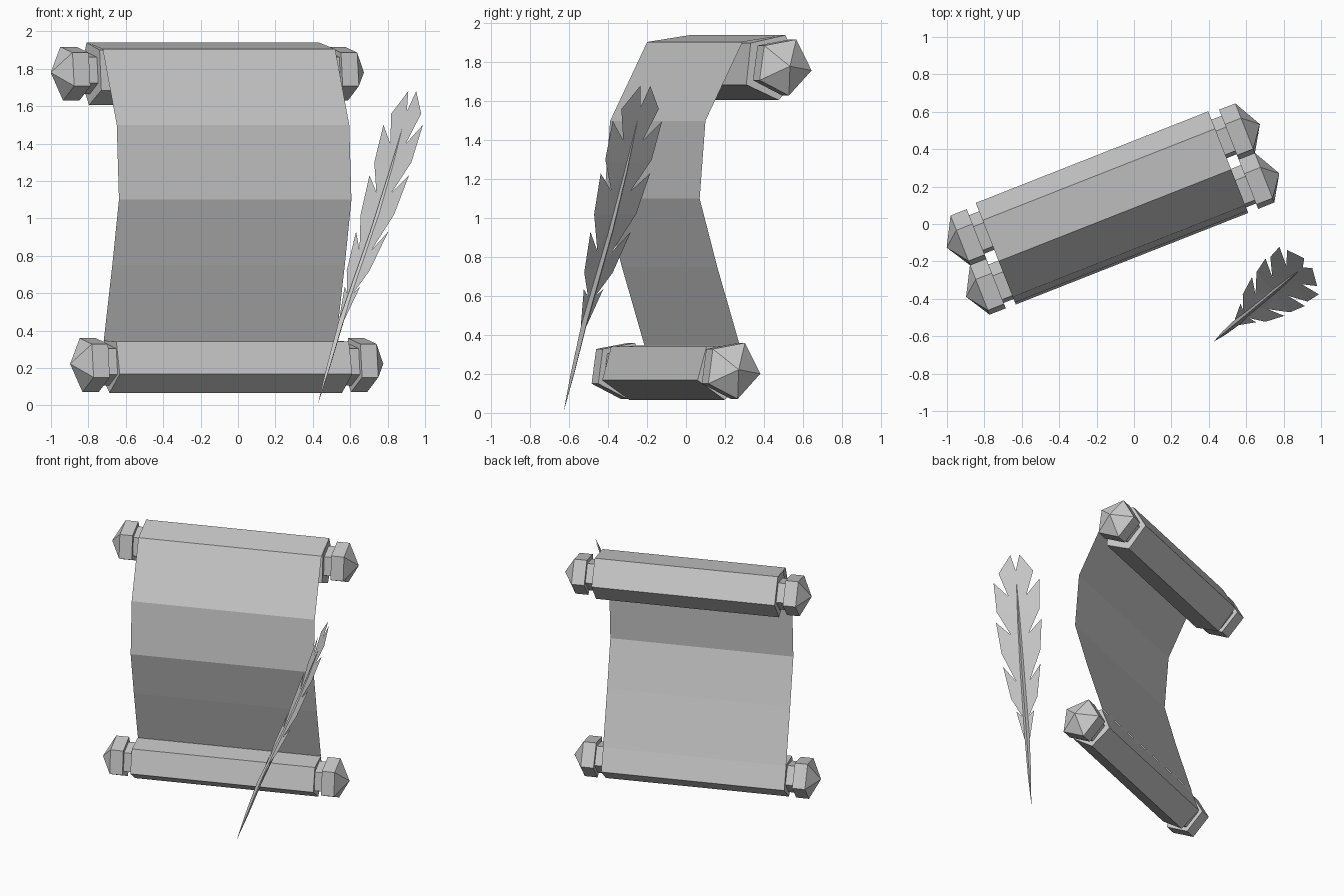
import bpy, bmesh, math
from mathutils import Vector

if "Cube" in bpy.data.objects:
    bpy.data.objects.remove(bpy.data.objects["Cube"])

A = math.radians(21.5)
U = Vector((math.cos(A), math.sin(A), 0))     # along the rolls
V = Vector((-math.sin(A), math.cos(A), 0))    # scroll depth
UC, HALF = -0.078, 0.668


def world(u, v, z):
    return U * u + V * v + Vector((0, 0, z))


def make(name, build):
    bm = bmesh.new()
    build(bm)
    bmesh.ops.recalc_face_normals(bm, faces=bm.faces)
    me = bpy.data.meshes.new(name)
    bm.to_mesh(me)
    bm.free()
    ob = bpy.data.objects.new(name, me)
    bpy.context.collection.objects.link(ob)
    return ob


def loft(bm, rings):
    """Skin closed rings of points; a one-point ring makes a tip."""
    vs = [[bm.verts.new(p) for p in r] for r in rings]
    for a, b in zip(vs, vs[1:]):
        n = max(len(a), len(b))
        for i in range(n):
            j = (i + 1) % n
            if len(a) == 1:
                bm.faces.new((a[0], b[i], b[j]))
            elif len(b) == 1:
                bm.faces.new((a[i], a[j], b[0]))
            else:
                bm.faces.new((a[i], a[j], b[j], b[i]))
    for r in (vs[0], vs[-1]):
        if len(r) > 2:
            bm.faces.new(r)


def pentagon(cv, cz, r, start):
    return [(cv + r * math.cos(math.radians(start + 72 * k)),
             cz + r * math.sin(math.radians(start + 72 * k))) for k in range(5)]


def roll(name, profile):
    make(name, lambda bm: loft(bm, [[world(UC + s * HALF, v, z) for v, z in profile]
                                    for s in (-1, 1)]))


def knob(name, side, cv, cz):
    # neck, collar, drum and pointed end
    steps = [(0.62, 0.118), (0.725, 0.118), (0.725, 0.153), (0.818, 0.153)]

    def build(bm):
        rings = [[world(UC + side * d, v, z) for v, z in pentagon(cv, cz, r, -8)]
                 for d, r in steps]
        loft(bm, rings + [[world(UC + side * 0.90, cv, cz)]])
    make(name, build)


# rolled ends of the paper
roll("upper_roll", [(0.125, 1.90), (0.315, 1.94), (0.415, 1.76), (0.28, 1.606), (0.10, 1.685)])
roll("lower_roll", pentagon(-0.025, 0.22, 0.153, 200))

# handles
for label, cv, cz in (("upper", 0.25, 1.78), ("lower", -0.033, 0.222)):
    for side, word in ((-1, "left"), (1, "right")):
        knob(f"{label}_{word}_knob", side, cv, cz)


# curved sheet between the rolls
def sheet(bm):
    path = [(0.315, 1.94), (0.08, 1.905), (-0.125, 1.50), (-0.157, 1.10),
            (-0.06, 0.75), (0.065, 0.345)]
    rows = [[bm.verts.new(world(UC + s * HALF, v, z)) for s in (-1, 1)] for v, z in path]
    for a, b in zip(rows, rows[1:]):
        bm.faces.new((a[0], b[0], b[1], a[1]))


make("paper_sheet", sheet)

# feather frame: leaning curve and width direction
BASE = Vector((0.425, -0.63, 0))
LEAN = Vector((0.77, 0.64, 0))
WIDE = Vector((0.64, -0.77, 0))
CURVE = [(0, 0), (0.45, 0.165), (0.63, 0.24), (0.93, 0.38),
         (1.235, 0.50), (1.5, 0.595), (1.7, 0.665)]


def feather(s, z, off=0):
    for (z0, p0), (z1, p1) in zip(CURVE, CURVE[1:]):
        if z <= z1:
            break
    p = p0 + (p1 - p0) * (z - z0) / (z1 - z0) + off
    return BASE + LEAN * p + WIDE * s + Vector((0, 0, z))


# vane: notched tufts, mirrored about the shaft
def vane(bm):
    tufts = [
        [(0, 1.57), (0.033, 1.68), (0.125, 1.56), (0.065, 1.40), (0, 1.28)],
        [(0, 1.28), (0.065, 1.40), (0.165, 1.50), (0.155, 1.30), (0.065, 1.14), (0, 1.02)],
        [(0, 1.02), (0.065, 1.14), (0.165, 1.23), (0.14, 1.02), (0.05, 0.83), (0, 0.75)],
        [(0, 0.75), (0.05, 0.83), (0.135, 0.93), (0.095, 0.72), (0.025, 0.60), (0, 0.52)],
        [(0, 0.52), (0.025, 0.60), (0.065, 0.635), (0.02, 0.45), (0, 0.43)]]
    for side in (-1, 1):
        for t in tufts:
            bm.faces.new([bm.verts.new(feather(side * s, z)) for s, z in t])
    bmesh.ops.remove_doubles(bm, verts=bm.verts, dist=0.001)
    bmesh.ops.triangulate(bm, faces=bm.faces)


make("feather_vane", vane)


# tapered quill
def quill(bm):
    rings = [[feather(0, 0.005)]]
    for z, r in ((0.2, 0.012), (0.45, 0.018), (0.93, 0.014), (1.235, 0.009)):
        rings.append([feather(r, z), feather(0, z, r), feather(-r, z), feather(0, z, -r)])
    loft(bm, rings + [[feather(0, 1.5)]])


make("feather_quill", quill)
